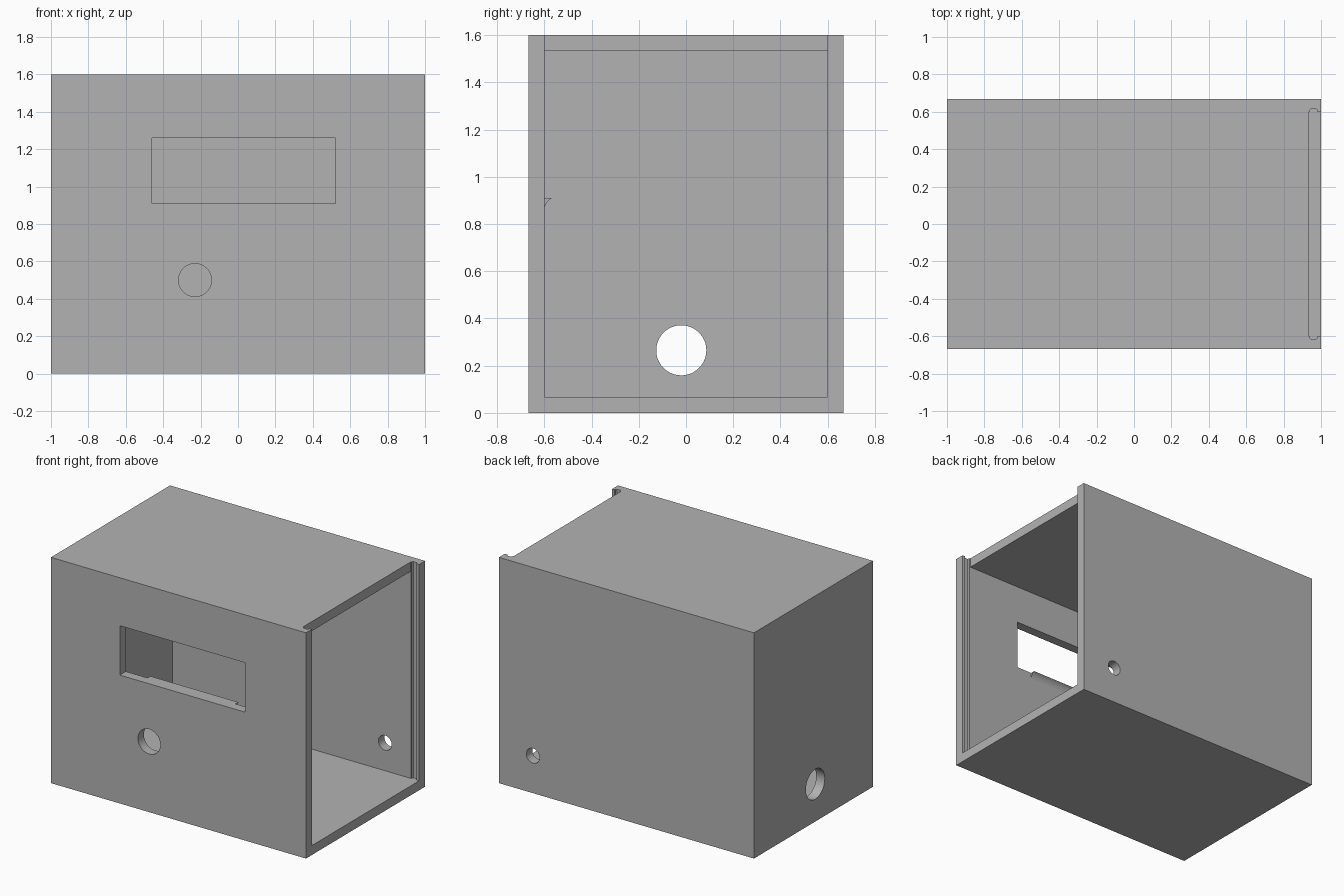
import bpy, bmesh
from mathutils import Vector

default = bpy.data.objects.get("Cube")
if default:
    bpy.data.objects.remove(default, do_unlink=True)

# Outer half sizes, height and wall thickness
HX, HY, H, WALL = 1.0, 0.667, 1.6, 0.067
IN_Y = HY - WALL

grey = bpy.data.materials.new("plain grey")
grey.use_nodes = True
grey.diffuse_color = (0.45, 0.45, 0.45, 1)
grey.node_tree.nodes["Principled BSDF"].inputs["Base Color"].default_value = grey.diffuse_color


def extrude(name, outline, direction):
    """Solid made by extruding a flat outline along a direction."""
    bm = bmesh.new()
    face = bm.faces.new([bm.verts.new(p) for p in outline])
    swept = bmesh.ops.extrude_face_region(bm, geom=[face])["geom"]
    bmesh.ops.translate(bm, vec=direction,
                        verts=[v for v in swept if isinstance(v, bmesh.types.BMVert)])
    bmesh.ops.recalc_face_normals(bm, faces=bm.faces)
    mesh = bpy.data.meshes.new(name)
    bm.to_mesh(mesh)
    bm.free()
    mesh.materials.append(grey)
    obj = bpy.data.objects.new(name, mesh)
    bpy.context.collection.objects.link(obj)
    return obj


def box(name, x0, x1, y0, y1, z0, z1):
    outline = [(x0, y0, z0), (x1, y0, z0), (x1, y1, z0), (x0, y1, z0)]
    return extrude(name, outline, (0, 0, z1 - z0))


def rod(name, centre, radius, axis):
    """Round cutter passing through one wall."""
    bpy.ops.mesh.primitive_cylinder_add(vertices=64, radius=radius, depth=WALL * 3, location=centre)
    obj = bpy.context.object
    obj.name = name
    obj.rotation_mode = "QUATERNION"
    obj.rotation_quaternion = Vector((0, 0, 1)).rotation_difference(Vector(axis))
    obj.data.materials.append(grey)
    return obj


def cut(target, cutter):
    cutter.hide_render = True
    bpy.context.view_layer.update()
    mod = target.modifiers.new("cut", "BOOLEAN")
    mod.operation, mod.solver, mod.object = "DIFFERENCE", "EXACT", cutter
    bpy.context.view_layer.objects.active = target
    bpy.ops.object.modifier_apply(modifier=mod.name)
    bpy.data.objects.remove(cutter, do_unlink=True)


# Hollow case, open on its left side
case = box("case", -HX, HX, -HY, HY, 0, H)
cut(case, box("cavity", -HX + WALL, HX + 0.1, -IN_Y, IN_Y, WALL, H - WALL))

# Slot in the roof where the sliding cover goes in
cut(case, box("cover_slot", HX - WALL, HX + 0.1, -IN_Y, IN_Y, H / 2, H + 0.1))

# Tapered grooves in the side walls that guide the cover
for side in (-1, 1):
    profile = [(0.938, IN_Y - 0.02), (0.938, IN_Y + 0.008), (0.946, IN_Y + 0.016),
               (0.972, IN_Y + 0.016), (0.98, IN_Y + 0.008), (0.98, IN_Y - 0.02)]
    cut(case, extrude("cover_groove", [(x, side * y, WALL) for x, y in profile], (0, 0, H)))

# Display window and round openings
cut(case, box("window", -0.46, 0.52, -HY - 0.1, -IN_Y + 0.1, 0.91, 1.26))
cut(case, rod("button_hole", (-0.23, -HY + WALL / 2, 0.5), 0.088, (0, 1, 0)))
cut(case, rod("back_hole", (0.733, HY - WALL / 2, 0.265), 0.052, (0, 1, 0)))
cut(case, rod("side_hole", (-HX + WALL / 2, -0.02, 0.265), 0.106, (1, 0, 0)))

# Small curved ledge inside, below the window
ledge_profile = [(-IN_Y, 0.91), (-0.568, 0.91), (-0.582, 0.9), (-0.593, 0.886), (-IN_Y, 0.87)]
extrude("window_ledge", [(-0.29, y, z) for y, z in ledge_profile], (0.69, 0, 0))

# Smooth only the walls of the round openings
bpy.ops.object.select_all(action="DESELECT")
case.select_set(True)
bpy.context.view_layer.objects.active = case
bpy.ops.object.shade_smooth_by_angle(angle=0.4)
